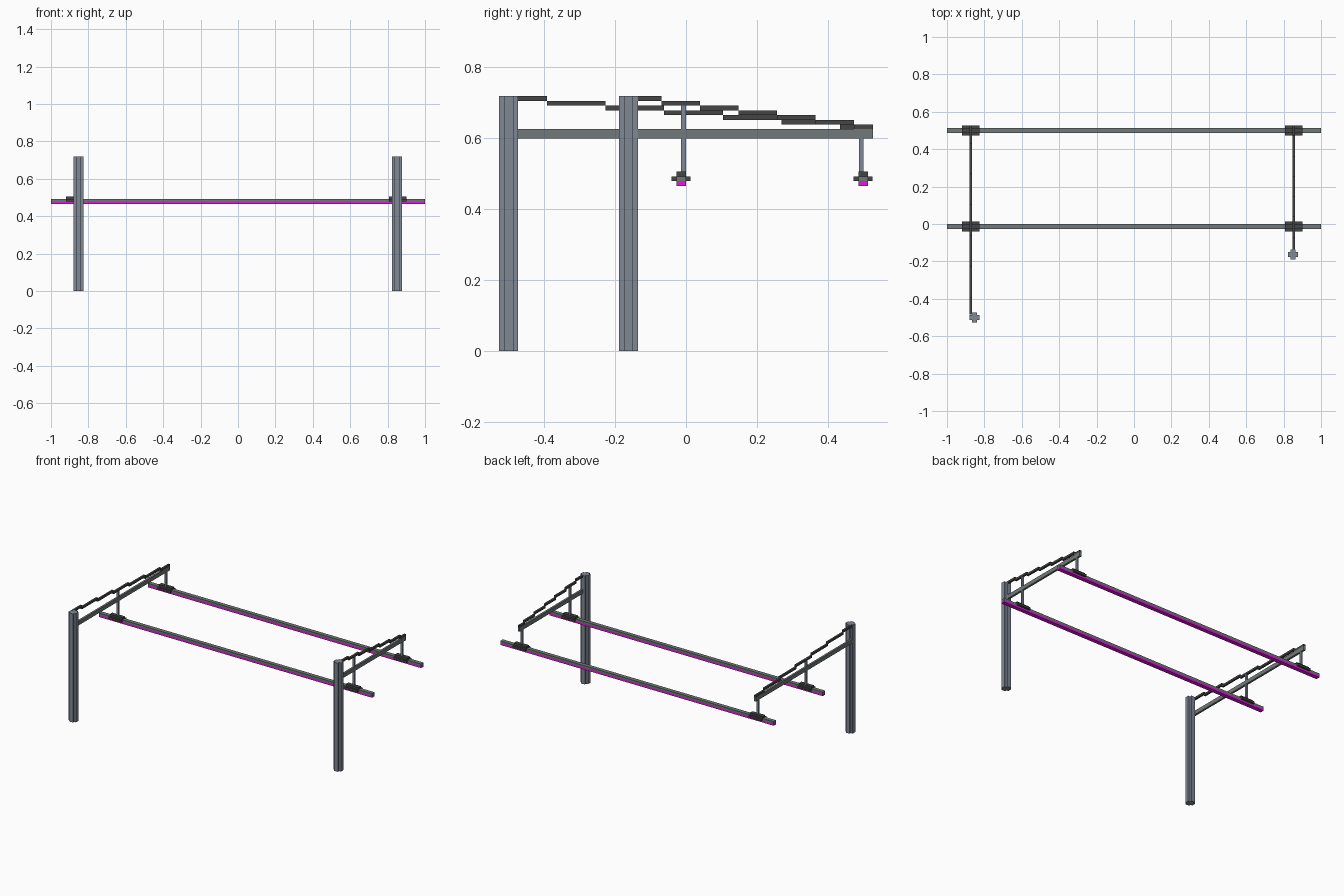
import bpy
import bmesh

cube = bpy.data.objects.get("Cube")
if cube:
    bpy.data.objects.remove(cube, do_unlink=True)

V = 0.0133          # thickness unit shared by all parts
BACK = 0.527        # back end of the arms


def material(name, rgb):
    m = bpy.data.materials.new(name)
    m.use_nodes = True
    col = (*rgb, 1)
    m.diffuse_color = col
    m.node_tree.nodes["Principled BSDF"].inputs["Base Color"].default_value = col
    return m


STEEL = material("blue grey steel", (0.22, 0.25, 0.30))
ALLOY = material("grey metal", (0.17, 0.19, 0.19))
DARK = material("dark grey", (0.06, 0.06, 0.06))
GLOW = material("magenta light", (0.75, 0.01, 0.70))


def finish(name, bm, mat):
    bmesh.ops.recalc_face_normals(bm, faces=bm.faces)
    mesh = bpy.data.meshes.new(name)
    bm.to_mesh(mesh)
    bm.free()
    mesh.materials.append(mat)
    obj = bpy.data.objects.new(name, mesh)
    bpy.context.collection.objects.link(obj)


def add_box(bm, x, y, z):
    """Box from (low, high) pairs on each axis."""
    verts = bmesh.ops.create_cube(bm, size=1)["verts"]
    for v in verts:
        v.co = [a + (b - a) * (c + 0.5) for (a, b), c in zip((x, y, z), v.co)]


def around(c, width):
    return (c - width / 2, c + width / 2)


def box(name, x, y, z, mat):
    bm = bmesh.new()
    add_box(bm, x, y, z)
    finish(name, bm, mat)


def extrude_profile(name, points, height, mat):
    bm = bmesh.new()
    face = bm.faces.new([bm.verts.new((x, y, 0)) for x, y in points])
    top = bmesh.ops.extrude_face_region(bm, geom=[face])["geom"]
    bmesh.ops.translate(bm, vec=(0, 0, height),
                        verts=[g for g in top if isinstance(g, bmesh.types.BMVert)])
    finish(name, bm, mat)


def post(name, px, py):
    # Cross-shaped column, one quarter of the outline turned four times
    pts, quarter = [], [(2, -1), (2, 1), (1, 1)]
    for _ in range(4):
        pts += [(px + x * V, py + y * V) for x, y in quarter]
        quarter = [(-y, x) for x, y in quarter]
    extrude_profile(name, pts, 54 * V, STEEL)


def stay(name, x, start, first, last):
    # Seven descending steps from the post top to the arm end
    step = (last - first) / 5
    edges = [start] + [first + i * step for i in range(6)] + [BACK]
    bm = bmesh.new()
    for i in range(7):
        add_box(bm, around(x, V), (edges[i], edges[i + 1]),
                ((53 - i) * V, (54 - i) * V))
    finish(name, bm, DARK)


def clamp(name, x, y):
    bm = bmesh.new()
    add_box(bm, around(x, 7 * V), around(y, 4 * V), (36 * V, 37 * V))
    add_box(bm, around(x, 7 * V), around(y, 2 * V), (37 * V, 38 * V))
    finish(name, bm, DARK)


BARS = (("front", -0.014, -0.007), ("back", 0.499, 0.494))

# Posts, arms, stepped stays, hangers and clamps on each side
for side, px, py, ax, start, first, last, front_top in (
        ("right", -0.853, -0.5, -0.873, -0.484, -0.392, 0.434, 51),
        ("left", 0.849, -0.162, 0.855, -0.135, -0.069, 0.473, 53)):
    post(side + "_post", px, py)
    box(side + "_arm", around(ax, V), (start, BACK), (45 * V, 47 * V), ALLOY)
    stay(side + "_stay", ax, start, first, last)
    for bar, by, hy in BARS:
        bottom = 38 * V
        box(f"{side}_{bar}_hanger", around(ax, V * 0.98), around(hy, V),
            (bottom, 45 * V), STEEL)
        if bar == "front":
            box(f"{side}_hanger_top", around(ax, V * 0.98), around(hy, V),
                (47 * V, front_top * V), STEEL)
        clamp(f"{side}_{bar}_clamp", ax, by)

# Long light bars with glowing undersides
for bar, by, hy in BARS:
    box(bar + "_light_bar", (-1, 1), around(by, 2 * V), (36 * V, 37 * V), ALLOY)
    box(bar + "_light_strip", (-1, 1), around(by, 2 * V), (35 * V, 36 * V), GLOW)
